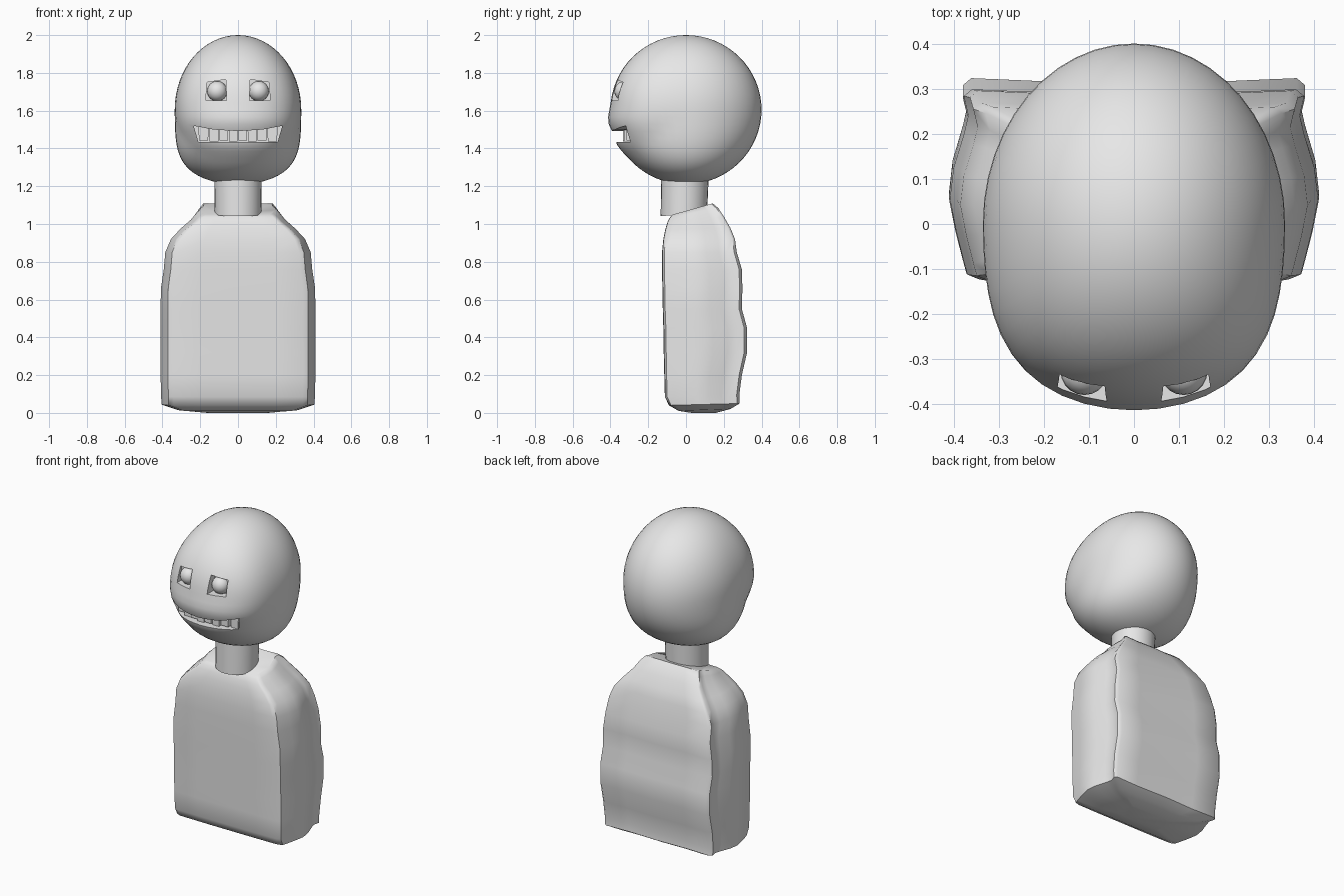
import bpy, bmesh, math

if "Cube" in bpy.data.objects:
    bpy.data.objects.remove(bpy.data.objects["Cube"])

grey = bpy.data.materials.new("plain grey")
grey.diffuse_color = (0.8, 0.8, 0.8, 1)
grey.use_nodes = True
grey.node_tree.nodes["Principled BSDF"].inputs["Base Color"].default_value = grey.diffuse_color


def add(name, bm, angle=35):
    bmesh.ops.recalc_face_normals(bm, faces=bm.faces)
    me = bpy.data.meshes.new(name)
    bm.to_mesh(me)
    bm.free()
    ob = bpy.data.objects.new(name, me)
    bpy.context.collection.objects.link(ob)
    me.materials.append(grey)
    smooth(ob, angle)
    return ob


def smooth(ob, angle):
    bpy.ops.object.select_all(action='DESELECT')
    ob.select_set(True)
    bpy.context.view_layer.objects.active = ob
    bpy.ops.object.shade_smooth_by_angle(angle=math.radians(angle))


def prism(name, outline, y0, y1):
    """Front-view outline (x, z) pushed from y0 back to y1."""
    bm = bmesh.new()
    a = [bm.verts.new((x, y0, z)) for x, z in outline]
    b = [bm.verts.new((x, y1, z)) for x, z in outline]
    n = len(a)
    bm.faces.new(a)
    bm.faces.new(b[::-1])
    for i in range(n):
        bm.faces.new((a[i], b[i], b[(i + 1) % n], a[(i + 1) % n]))
    return add(name, bm)


def cut(target, cutter):
    m = target.modifiers.new("cut", 'BOOLEAN')
    m.operation = 'DIFFERENCE'
    m.solver = 'EXACT'
    m.object = cutter
    bpy.context.view_layer.objects.active = target
    bpy.ops.object.modifier_apply(modifier=m.name)
    bpy.data.objects.remove(cutter)


# Head: deep egg, fuller at the jaw and face, with soft lips
bm = bmesh.new()
bmesh.ops.create_uvsphere(bm, u_segments=48, v_segments=32, radius=1)
for v in bm.verts:
    x, y, z = v.co
    wide = 1 + max(0.3 * max(0, -y) ** 2, 0.45 * max(0, -z) ** 2)
    zz = 1.605 + 0.395 * z
    lip = 0.018 * math.exp(-((zz - 1.54) / 0.06) ** 2)
    lip += 0.016 * math.exp(-((zz - 1.41) / 0.04) ** 2)
    v.co = (0.335 * x * wide, 0.4 * y - lip * max(0, -y) ** 2, zz)
head = add("head", bm)

# Eye sockets and eyes
for s, side in ((-1, "left"), (1, "right")):
    box = [(s * 0.06, 1.655), (s * 0.17, 1.655), (s * 0.165, 1.75), (s * 0.065, 1.765)]
    cut(head, prism("socket_cutter", box, -0.6, -0.325))
    bm = bmesh.new()
    bmesh.ops.create_uvsphere(bm, u_segments=20, v_segments=12, radius=0.053)
    bmesh.ops.translate(bm, verts=bm.verts, vec=(s * 0.11, -0.326, 1.703))
    add(side + "_eye", bm)

# Grinning mouth opening
grin = [(-0.21, 1.435), (0.21, 1.435), (0.235, 1.52), (0.13, 1.5),
        (0, 1.492), (-0.13, 1.5), (-0.235, 1.52)]
cut(head, prism("mouth_cutter", grin, -0.6, -0.24))
smooth(head, 35)

# Teeth along a curved gum line
edges = [-0.21, -0.155, -0.1, -0.05, 0, 0.05, 0.1, 0.155, 0.21]
for i, (a, b) in enumerate(zip(edges, edges[1:])):
    mid = (a + b) / 2
    low = 1.437 if i % 2 else 1.443
    shape = [(a + 0.003, low), (b - 0.003, low), (b - 0.001, 1.515), (a + 0.001, 1.515)]
    prism("tooth_%d" % (i + 1), shape, -0.335 + 1.2 * mid * mid, -0.23)

# Neck: short, leaning slightly
bm = bmesh.new()
bmesh.ops.create_cone(bm, cap_ends=True, segments=28, radius1=0.123, radius2=0.126, depth=0.22)
for v in bm.verts:
    v.co.y += -0.008 + 0.03 * v.co.z
    v.co.z += 1.16 + 0.06 * v.co.y
add("neck", bm, 45)

# Torso: cushion section (half width share, depth share), pinched before the back panel
half = [(0, 0), (0.5, 0.0), (0.84, 0.005), (0.905, 0.03), (0.925, 0.1), (0.965, 0.25),
        (1, 0.42), (0.98, 0.58), (0.925, 0.75), (0.9, 0.85), (0.925, 0.95),
        (0.88, 0.985), (0.5, 0.97), (0, 0.985)]
section = half + [(-u, v) for u, v in half[-2:0:-1]]
# Level: height, half width, front y, back y, rise towards the back
levels = [(0.000, 0.16, 0.03, 0.16, 0.00), (0.016, 0.32, -0.04, 0.24, 0.01),
          (0.045, 0.405, -0.09, 0.29, 0.01), (0.09, 0.407, -0.112, 0.288, 0.01),
          (0.20, 0.41, -0.115, 0.302, 0), (0.32, 0.41, -0.118, 0.33, 0),
          (0.45, 0.41, -0.12, 0.33, 0), (0.55, 0.41, -0.123, 0.302, 0),
          (0.66, 0.408, -0.125, 0.305, 0), (0.76, 0.393, -0.127, 0.302, 0),
          (0.85, 0.385, -0.127, 0.275, 0), (0.92, 0.355, -0.12, 0.265, 0),
          (0.975, 0.305, -0.11, 0.24, 0.01), (1.025, 0.25, -0.098, 0.205, 0.03),
          (1.06, 0.222, -0.085, 0.175, 0.05), (1.08, 0.20, -0.07, 0.145, 0.06)]
bm = bmesh.new()
rings = []
for z, w, yf, yb, rise in levels:
    rings.append([bm.verts.new((u * w, yf + v * (yb - yf), z + rise * (v - 0.5)))
                  for u, v in section])
n = len(section)
for lo, hi in zip(rings, rings[1:]):
    for i in range(n):
        j = (i + 1) % n
        bm.faces.new((lo[i], lo[j], hi[j], hi[i]))
bm.faces.new(rings[0][::-1])
bm.faces.new(rings[-1])
add("torso", bm, 50)
